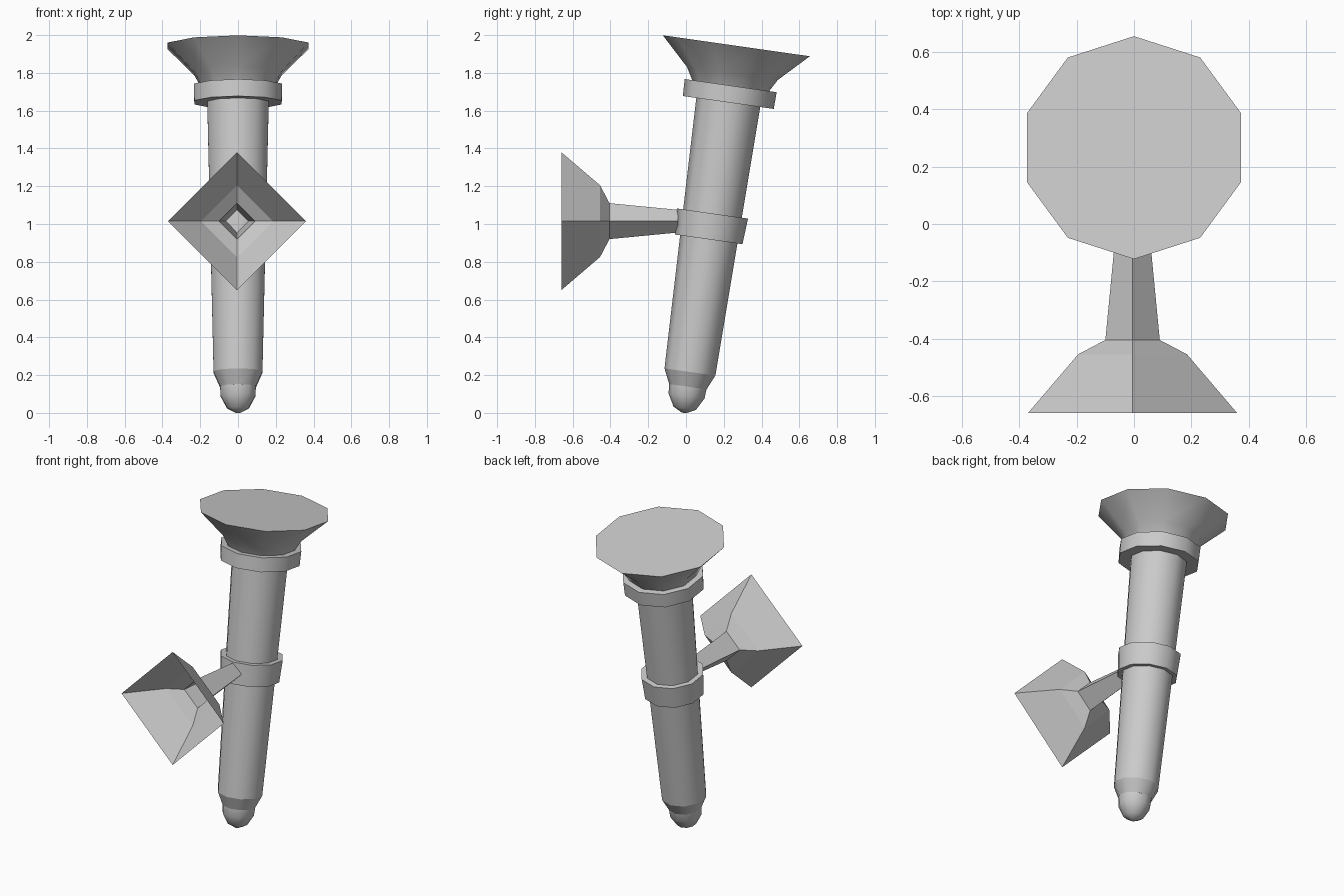
import bpy, bmesh, math
from mathutils import Matrix, Vector

if "Cube" in bpy.data.objects:
    bpy.data.objects.remove(bpy.data.objects["Cube"])


def loft(name, profile, sides, matrix, start=0.0, caps=(True, True)):
    """Sweep (distance, radius) pairs into a polygonal solid along local z."""
    bm = bmesh.new()
    rings = []
    for t, r in profile:
        ring = []
        for i in range(sides):
            a = start + 2 * math.pi * i / sides
            ring.append(bm.verts.new((r * math.cos(a), r * math.sin(a), t)))
        rings.append(ring)
    for lo, hi in zip(rings, rings[1:]):
        for i in range(sides):
            j = (i + 1) % sides
            bm.faces.new((lo[i], lo[j], hi[j], hi[i]))
    if caps[0]:
        bm.faces.new(rings[0][::-1])
    if caps[1]:
        bm.faces.new(rings[-1])
    bmesh.ops.remove_doubles(bm, verts=bm.verts, dist=1e-4)
    mesh = bpy.data.meshes.new(name)
    bm.to_mesh(mesh)
    bm.free()
    obj = bpy.data.objects.new(name, mesh)
    obj.matrix_world = matrix
    bpy.context.collection.objects.link(obj)
    return obj


def smooth(obj, degrees):
    bpy.ops.object.select_all(action='DESELECT')
    obj.select_set(True)
    bpy.context.view_layer.objects.active = obj
    bpy.ops.object.shade_smooth_by_angle(angle=math.radians(degrees))


# Leaning torch axis, ten sides with a corner facing front
lean = Matrix.Translation((0, -0.01, 0)) @ Matrix.Rotation(math.radians(-8.1), 4, 'X')
torch_parts = {
    "rounded_tip": [(0, 0.012), (0.025, 0.06), (0.09, 0.096), (0.145, 0.1)],
    "tapered_collar": [(0.14, 0.1), (0.219, 0.136)],
    "shaft": [(0.219, 0.136), (1.70, 0.172)],
    "middle_ring": [(0.928, 0.18), (1.066, 0.19)],
    "upper_ring": [(1.66, 0.243), (1.75, 0.246)],
    "flared_bowl": [(1.74, 0.2), (1.815, 0.243), (1.963, 0.393)],
}
for name, profile in torch_parts.items():
    smooth(loft(name, profile, 10, lean, math.pi / 2), 40)

# Wall bracket: hollow diamond-shaped flare narrowing to an arm, open at the wall
to_back = Matrix.Translation((-0.005, 0, 1.015)) @ Matrix.Rotation(math.radians(-90), 4, 'X')
loft("wall_bracket",
     [(-0.66, 0.365), (-0.455, 0.19), (-0.405, 0.095), (-0.042, 0.06)],
     4, to_back, 0.0, caps=(False, False))
